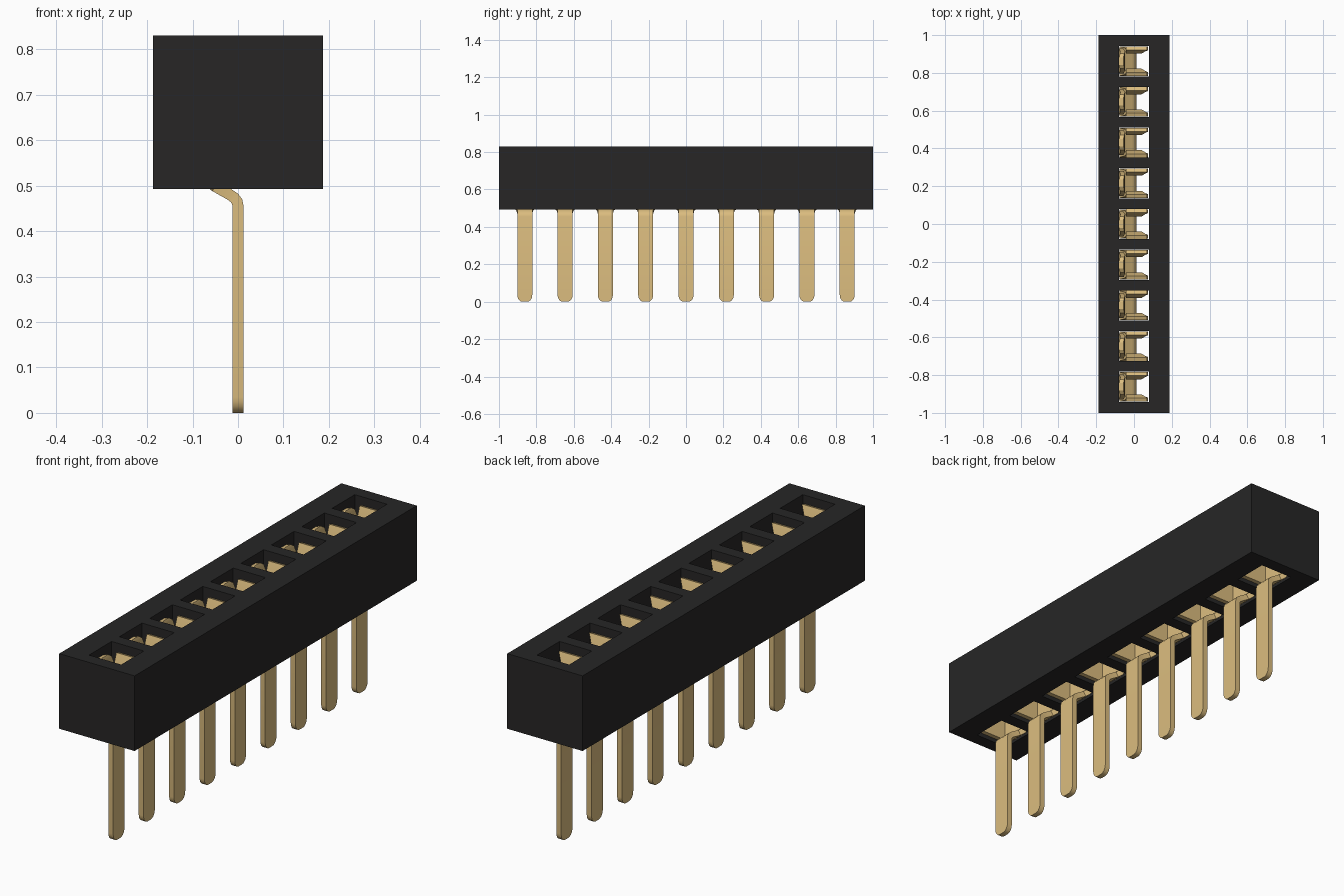
import bpy, bmesh, math
from mathutils import Vector

cube = bpy.data.objects.get("Cube")
if cube:
    bpy.data.objects.remove(cube, do_unlink=True)


def material(name, rgb):
    m = bpy.data.materials.new(name)
    m.use_nodes = True
    m.diffuse_color = (*rgb, 1)
    m.node_tree.nodes["Principled BSDF"].inputs["Base Color"].default_value = (*rgb, 1)
    return m


BLACK = material("black plastic", (0.02, 0.0195, 0.0195))
GOLD = material("gold metal", (0.708, 0.504, 0.21))

COUNT, PITCH, HOLE = 9, 0.2155, 0.08
HALF_W, BOTTOM, TOP = 0.187, 0.493, 0.83
CENTRES = [(i - (COUNT - 1) / 2) * PITCH for i in range(COUNT)]


def add_object(name, bm, mat):
    bmesh.ops.remove_doubles(bm, verts=bm.verts, dist=1e-5)
    bmesh.ops.recalc_face_normals(bm, faces=bm.faces)
    mesh = bpy.data.meshes.new(name)
    bm.to_mesh(mesh)
    bm.free()
    mesh.materials.append(mat)
    obj = bpy.data.objects.new(name, mesh)
    bpy.context.collection.objects.link(obj)
    return obj


# Housing: a grid of solid cells with an open socket at each contact
xs = [-HALF_W, -HOLE, HOLE, HALF_W]
ys = [-1.0] + [c + s * HOLE for c in CENTRES for s in (-1, 1)] + [1.0]
nx, ny = len(xs) - 1, len(ys) - 1


def solid(i, j):
    return 0 <= i < nx and 0 <= j < ny and not (i == 1 and j % 2 == 1)


bm = bmesh.new()


def quad(*pts):
    bm.faces.new([bm.verts.new(p) for p in pts])


for i in range(nx):
    for j in range(ny):
        if not solid(i, j):
            continue
        corners = [(xs[i], ys[j]), (xs[i + 1], ys[j]),
                   (xs[i + 1], ys[j + 1]), (xs[i], ys[j + 1])]
        for z in (BOTTOM, TOP):
            quad(*[(x, y, z) for x, y in corners])
        for k, (di, dj) in enumerate([(0, -1), (1, 0), (0, 1), (-1, 0)]):
            if not solid(i + di, j + dj):
                a, b = corners[k], corners[(k + 1) % 4]
                quad((*a, BOTTOM), (*b, BOTTOM), (*b, TOP), (*a, TOP))
add_object("housing", bm, BLACK)


def ribbon(bm, path, thick, place):
    """Bent sheet strip; path rows are (across, z, low edge, high edge)."""
    pts = [Vector(p[:2]) for p in path]
    rings = []
    for k, (p, row) in enumerate(zip(pts, path)):
        d1 = (p - pts[max(k - 1, 0)]).normalized()
        d2 = (pts[min(k + 1, len(pts) - 1)] - p).normalized()
        d = (d1 + d2).normalized()
        miter = max(d.dot(d2 if d2.length else d1), 0.5)
        n = Vector((-d.y, d.x)) * (thick / 2 / miter)
        a, b = p + n, p - n
        rings.append([bm.verts.new(place(q.x, w, q.y)) for q, w in
                      ((a, row[2]), (a, row[3]), (b, row[3]), (b, row[2]))])
    for r, s in zip(rings, rings[1:]):
        for k in range(4):
            bm.faces.new((r[k], r[(k + 1) % 4], s[(k + 1) % 4], s[k]))
    bm.faces.new(rings[0])
    bm.faces.new(rings[-1])


# Pin: rounded tip, straight leg, crank, then the back wall with a rolled lip
pin_shape = []
for k in range(6):
    t = k / 5 * math.pi / 2
    pin_shape.append((0, 0.035 * (1 - math.cos(t)), 0.012 + 0.028 * math.sin(t)))
pin_shape += [(0, 0.455, 0.04), (-0.002, 0.465, 0.04), (-0.008, 0.473, 0.04),
              (-0.018, 0.48, 0.04), (-0.05, 0.498, 0.045), (-0.061, 0.506, 0.06),
              (-0.067, 0.52, 0.066), (-0.067, 0.70, 0.066), (-0.06, 0.76, 0.05),
              (-0.063, 0.785, 0.04), (-0.067, 0.797, 0.02)]
pin_path = [(x, z, -w, w) for x, z, w in pin_shape]

# Spring arm: leans in to a pinch, then flares at the mouth
arm_path = [(0.068, 0.51, -0.078, 0.075), (0.068, 0.60, -0.078, 0.075),
            (0.06, 0.65, -0.045, 0.055), (0.05, 0.715, -0.042, 0.04),
            (0.05, 0.735, -0.042, 0.04), (0.055, 0.755, -0.042, 0.05),
            (0.069, 0.795, -0.042, 0.07)]

bm = bmesh.new()
ribbon(bm, pin_path, 0.024, lambda a, w, z: (a, w, z))
for side in (-1, 1):
    ribbon(bm, arm_path, 0.02, lambda a, w, z: (w, side * a, z))
first = add_object("contact_1", bm, GOLD)
bpy.ops.object.select_all(action="DESELECT")
first.select_set(True)
bpy.context.view_layer.objects.active = first
bpy.ops.object.shade_smooth_by_angle(angle=math.radians(32))

# Repeat the contact along the row
first.location.y = CENTRES[0]
for i, y in enumerate(CENTRES[1:], 2):
    copy = first.copy()
    copy.name = f"contact_{i}"
    copy.location.y = y
    bpy.context.collection.objects.link(copy)
